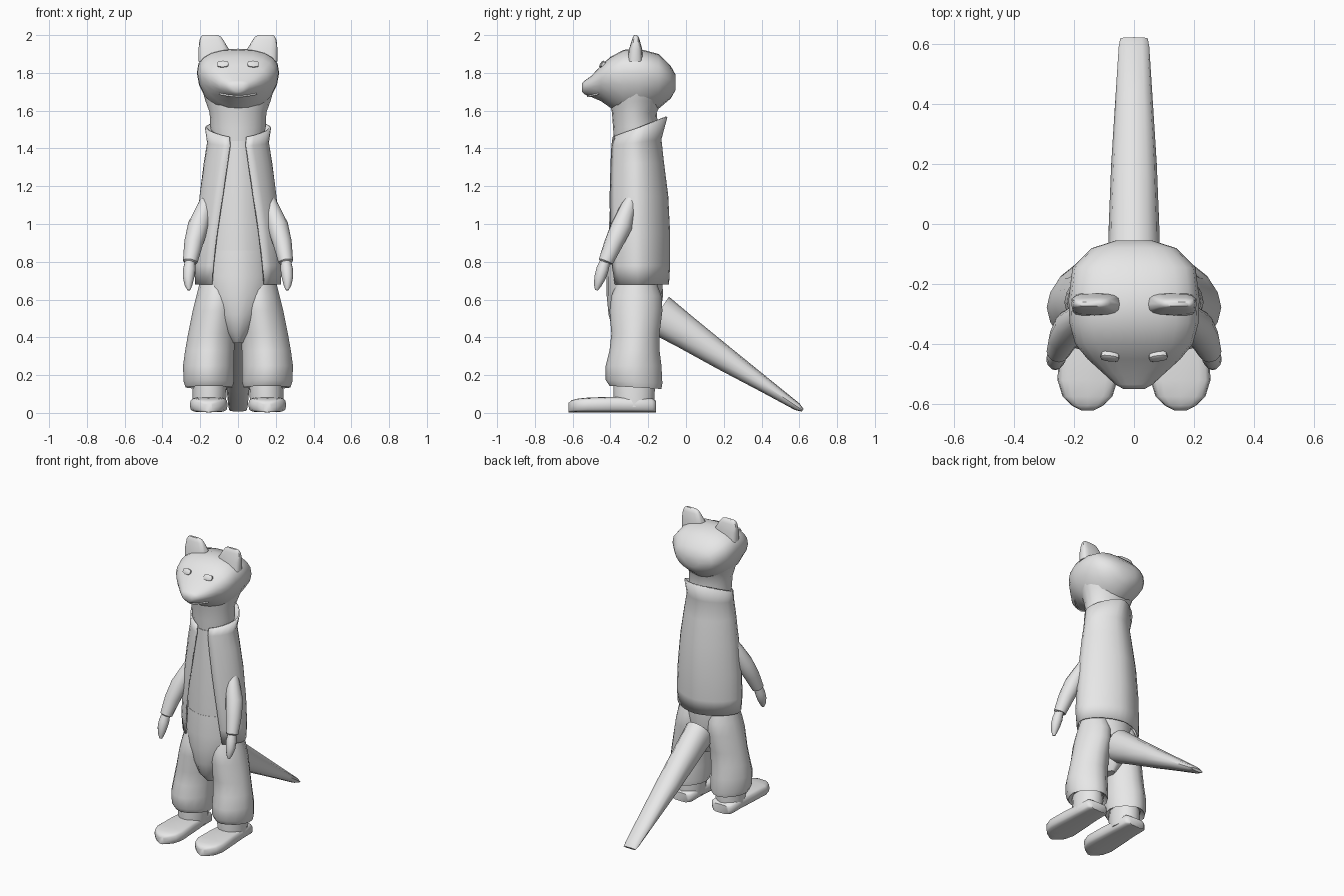
import bpy, bmesh, math
from mathutils import Vector

cube = bpy.data.objects.get("Cube")
if cube:
    bpy.data.objects.remove(cube)

grey = bpy.data.materials.new("plain_grey")
grey.use_nodes = True
GREY = (0.8, 0.8, 0.8, 1)
grey.diffuse_color = GREY
grey.node_tree.nodes["Principled BSDF"].inputs["Base Color"].default_value = GREY

X, Y, Z = Vector((1, 0, 0)), Vector((0, 1, 0)), Vector((0, 0, 1))
SIDES = (("left", 1), ("right", -1))


def ring(c, u, v, ru, rv, n=16, e=2.0, gap=0.0):
    """Superellipse round c; a gap leaves it open on the -v side."""
    pts = []
    t0 = math.asin((gap / ru) ** (e / 2)) if gap else 0
    for i in range(n):
        t = t0 + (2 * math.pi - 2 * t0) * i / (n - 1 if gap else n)
        s, k = math.sin(t), math.cos(t)
        a = math.copysign(abs(s) ** (2 / e), s)
        b = math.copysign(abs(k) ** (2 / e), k)
        pts.append(Vector(c) + u * ru * a - v * rv * b)
    return pts


def loft(name, rings, closed=True, cap=True, angle=40):
    """Skin a row of rings into one smooth-shaded object."""
    bm = bmesh.new()
    rows = [[bm.verts.new(p) for p in r] for r in rings]
    n = len(rows[0])
    for a, b in zip(rows, rows[1:]):
        for i in range(n if closed else n - 1):
            j = (i + 1) % n
            bm.faces.new((a[i], a[j], b[j], b[i]))
    if cap:
        bm.faces.new(rows[0])
        bm.faces.new(rows[-1])
    bmesh.ops.recalc_face_normals(bm, faces=bm.faces)
    mesh = bpy.data.meshes.new(name)
    bm.to_mesh(mesh)
    bm.free()
    ob = bpy.data.objects.new(name, mesh)
    bpy.context.collection.objects.link(ob)
    mesh.materials.append(grey)
    bpy.ops.object.select_all(action='DESELECT')
    ob.select_set(True)
    bpy.context.view_layer.objects.active = ob
    bpy.ops.object.shade_smooth_by_angle(angle=math.radians(angle))
    return ob


def level(z, x0, x1, y0, y1, tilt=0.0, **kw):
    """Horizontal ring from its extents; tilt raises it towards the back."""
    c = ((x0 + x1) / 2, (y0 + y1) / 2, z)
    return ring(c, X, Y + Z * tilt, abs(x1 - x0) / 2, (y1 - y0) / 2, **kw)


def skull_ring(y, w, low, mid, top):
    """Upright ring with a broad crown and a tapering jaw."""
    crown = ring((0, y, mid), X, Z, w, top - mid, 20, 2.5)
    jaw = ring((0, y, mid), X, Z, w, mid - low, 20, 1.8)
    return [j if j.z < mid else c for c, j in zip(crown, jaw)]


def tube(path, n=12):
    """Rings square to a path of (x, y, z, radius)."""
    pts = [Vector(p[:3]) for p in path]
    out = []
    for i, p in enumerate(path):
        d = (pts[min(i + 1, len(pts) - 1)] - pts[max(i - 1, 0)]).normalized()
        u = Y.cross(d).normalized()
        out.append(ring(pts[i], u, d.cross(u), p[3], p[3], n))
    return out


# Head from the back of the skull to the nose: y, half width, bottom, middle, top
skull = [(-.055, .06, 1.71, 1.75, 1.79), (-.08, .14, 1.665, 1.76, 1.835),
         (-.145, .205, 1.61, 1.79, 1.90), (-.25, .218, 1.56, 1.80, 1.928),
         (-.33, .215, 1.57, 1.80, 1.922), (-.40, .196, 1.615, 1.79, 1.885),
         (-.45, .155, 1.65, 1.77, 1.84), (-.50, .10, 1.672, 1.74, 1.785),
         (-.535, .062, 1.685, 1.73, 1.76), (-.55, .035, 1.70, 1.725, 1.745)]
head = loft("head", [skull_ring(*s) for s in skull], angle=60)

# Neck, flaring up into the jaw and running down into the collar
neck = [(1.42, .13, -.38, -.15, .1), (1.52, .148, -.386, -.15, .1),
        (1.59, .15, -.392, -.155, 0), (1.65, .172, -.405, -.125, 0),
        (1.73, .195, -.41, -.10, 0)]
loft("neck", [level(z, -w, w, a, b, t, n=20, e=1.9) for z, w, a, b, t in neck])

# Ears: broad plates that narrow to a rounded tip
ear = [(1.86, .06, .208, -.31, -.228), (1.925, .048, .209, -.302, -.232),
       (1.975, .078, .204, -.286, -.245), (1.993, .092, .195, -.28, -.252),
       (2.0, .11, .185, -.274, -.26)]
for side, s in SIDES:
    loft(side + "_ear", [level(z, s * a, s * b, c, d, e=3.2) for z, a, b, c, d in ear])

# Eyes and mouth are placed on the face by casting rays at the head
bpy.context.view_layer.update()


def on_face(x, z):
    hit, where, normal, _ = head.ray_cast(Vector((x, -2, z)), Y)
    return where, normal


for side, s in SIDES:
    p, nrm = on_face(s * .08, 1.843)
    nrm = (nrm - Y * .5).normalized()
    u = Z.cross(nrm).normalized()
    v = nrm.cross(u)
    loft(side + "_eye", [ring(p + nrm * h, u, v, .031 * k, .019 * k, 12, 2.8)
                         for h, k in ((-.012, 1), (.01, 1), (.013, .75))])

lips = []
for i in range(-6, 7):
    p, nrm = on_face(i * .016, 1.68 + .0003 * i * i)
    lips.append(ring(p, Z, nrm, .006, .007, 6))
loft("mouth", lips)

# Shirt under the jacket
shirt = [(.83, .185, -.41, -.13), (1.0, .182, -.407, -.13), (1.2, .168, -.397, -.14),
         (1.36, .145, -.39, -.15), (1.45, .135, -.386, -.155)]
loft("shirt", [level(z, -w, w, a, b, .1 if z > 1.4 else 0, n=20, e=1.7)
               for z, w, a, b in shirt])

# Open jacket with a raised collar: z, half width, front, back, gap, tilt, squareness
coat = [(.68, .217, -.415, -.10, .135, 0, 1.7), (.78, .222, -.427, -.094, .128, 0, 1.7),
        (.95, .214, -.427, -.094, .108, 0, 1.7), (1.15, .195, -.416, -.104, .078, 0, 1.7),
        (1.32, .172, -.402, -.126, .053, 0, 1.7), (1.43, .154, -.394, -.14, .04, .15, 1.7),
        (1.512, .166, -.392, -.108, .042, .4, 1.5)]
jacket = loft("jacket", [level(z, -w, w, a, b, t, n=23, e=e, gap=g)
                         for z, w, a, b, g, t, e in coat], closed=False, cap=False)
thick = jacket.modifiers.new("cloth", 'SOLIDIFY')
thick.thickness = .01
thick.offset = -1

# Trousers: a seat and two baggy legs with turned-in hems
seat = [(.37, .035, -.33, -.2), (.43, .085, -.385, -.15), (.52, .135, -.41, -.135),
        (.62, .18, -.42, -.122), (.72, .188, -.42, -.125), (.86, .182, -.41, -.13)]
loft("trouser_seat", [level(z, -w, w, a, b, n=20, e=1.75) for z, w, a, b in seat])

leg = [(.16, .05, .25, -.37, -.16), (.135, .028, .278, -.405, -.13),
       (.165, .022, .288, -.425, -.125), (.25, .022, .291, -.425, -.13),
       (.33, .02, .28, -.405, -.14), (.42, .015, .264, -.395, -.14),
       (.54, 0, .24, -.405, -.125), (.62, 0, .22, -.395, -.13),
       (.70, .01, .2, -.36, -.16)]
ankle = [(.03, .065, .24, -.38, -.17), (.12, .06, .24, -.385, -.165),
         (.2, .07, .235, -.38, -.17)]
# Shoe sections along y: y, half width, height
shoe = [(-.158, .06, .06), (-.18, .083, .075), (-.28, .085, .08), (-.40, .094, .082),
        (-.52, .1, .078), (-.575, .083, .072), (-.605, .052, .064), (-.622, .02, .05)]
# Sleeve and hand paths: x, y, z, radius
sleeve = [(.16, -.275, 1.17, .02), (.175, -.305, 1.09, .042), (.21, -.34, .99, .056),
          (.235, -.382, .9, .05), (.253, -.425, .8, .039), (.253, -.425, .795, .025)]
hand = [(.253, -.425, .81, .026), (.258, -.442, .76, .033), (.262, -.456, .715, .03),
        (.262, -.468, .675, .02), (.26, -.474, .65, .008)]

for side, s in SIDES:
    loft(side + "_trouser_leg", [level(z, s * a, s * b, c, d, -.06 if z < .17 else 0, e=1.75)
                                 for z, a, b, c, d in leg])
    loft(side + "_ankle", [level(z, s * a, s * b, c, d) for z, a, b, c, d in ankle])
    loft(side + "_foot", [ring((s * .155, y, h / 2 + .003), X, Z, w, h / 2, 16, 4)
                          for y, w, h in shoe], angle=50)
    for part, path in (("_sleeve", sleeve), ("_hand", hand)):
        loft(side + part, tube([(s * x, y, z, r) for x, y, z, r in path]))

# Tail: round at the root, flat and blunt at the tip
along = Vector((0, .73, -.49)).normalized()
across = X.cross(along)
tail = [(-.15, .525, .088, .108), (0, .425, .084, .088), (.2, .29, .076, .066),
        (.42, .145, .062, .04), (.59, .032, .051, .021), (.618, .014, .046, .008)]
loft("tail", [ring((0, y, z), X, across, a, b, 12, 2.2) for y, z, a, b in tail])
